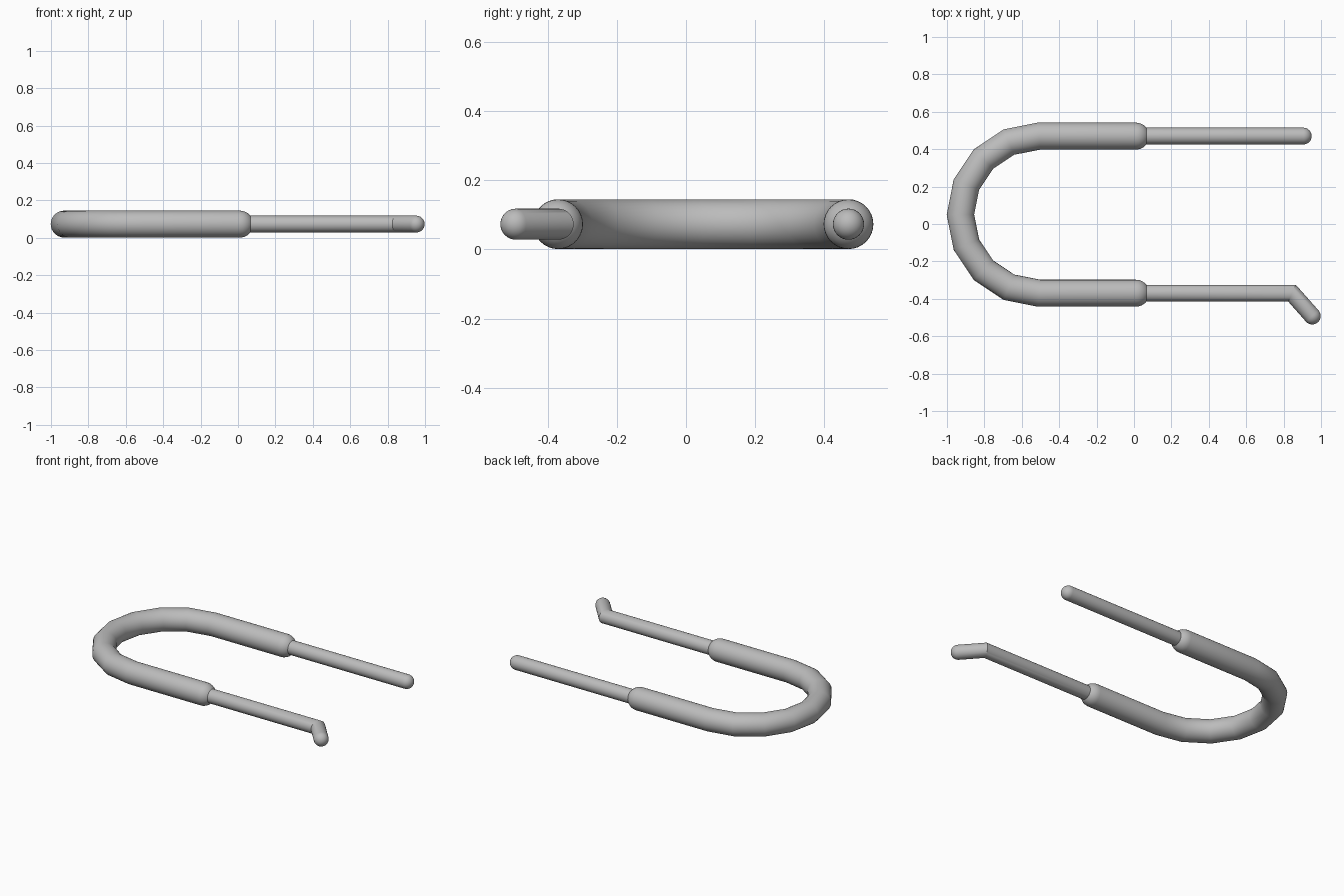
import bpy
import bmesh
import math
from mathutils import Vector

cube = bpy.data.objects.get("Cube")
if cube:
    bpy.data.objects.remove(cube, do_unlink=True)

SIDES, CAP_RINGS = 32, 8
HEIGHT = 0.073
FRONT_Y, BACK_Y = -0.37, 0.47
UP = Vector((0, 0, 1))

metal = bpy.data.materials.new("grey metal")
metal.use_nodes = True
grey = (0.5, 0.5, 0.5, 1)
metal.diffuse_color = grey
metal.node_tree.nodes["Principled BSDF"].inputs["Base Color"].default_value = grey


def round_tube(name, path, radius):
    """Sweep a circle along a flat path with mitred bends and domed ends."""
    pts = [Vector((x, y, HEIGHT)) for x, y in path]
    dirs = [(b - a).normalized() for a, b in zip(pts, pts[1:])]
    bm = bmesh.new()

    def ring(center, side, r):
        angles = [math.tau * i / SIDES for i in range(SIDES)]
        return [bm.verts.new(center + side * (r * math.cos(a)) + UP * (r * math.sin(a)))
                for a in angles]

    def dome(center, direction):
        side = direction.cross(UP)
        steps = [math.pi / 2 * k / CAP_RINGS for k in range(1, CAP_RINGS)]
        return [ring(center + direction * (radius * math.sin(t)), side, radius * math.cos(t))
                for t in steps]

    # Start dome, body rings and end dome
    start = dome(pts[0], -dirs[0])
    rings = []
    for r in reversed(start):
        # Mirror the ring order so it matches the sweep direction
        rings.append([r[(SIDES // 2 - i) % SIDES] for i in range(SIDES)])
    for i, p in enumerate(pts):
        before, after = dirs[max(i - 1, 0)], dirs[min(i, len(dirs) - 1)]
        tangent = (before + after).normalized()
        side = tangent.cross(UP) / tangent.dot(after)
        rings.append(ring(p, side, radius))
    rings += dome(pts[-1], dirs[-1])

    for a, b in zip(rings, rings[1:]):
        for i in range(SIDES):
            j = (i + 1) % SIDES
            bm.faces.new((a[i], a[j], b[j], b[i]))
    # Pole of each dome
    for r, tip in ((rings[0], pts[0] - dirs[0] * radius),
                   (rings[-1], pts[-1] + dirs[-1] * radius)):
        pole = bm.verts.new(tip)
        for i in range(SIDES):
            bm.faces.new((r[i], r[(i + 1) % SIDES], pole))
    bmesh.ops.recalc_face_normals(bm, faces=bm.faces)

    mesh = bpy.data.meshes.new(name)
    bm.to_mesh(mesh)
    bm.free()
    mesh.materials.append(metal)
    obj = bpy.data.objects.new(name, mesh)
    bpy.context.collection.objects.link(obj)
    bpy.ops.object.select_all(action='DESELECT')
    obj.select_set(True)
    bpy.context.view_layer.objects.active = obj
    bpy.ops.object.shade_smooth_by_angle(angle=math.radians(30))
    return obj


# Thick U-shaped handle: straight arms joined by an eight-segment half circle
mid_y, bend = (FRONT_Y + BACK_Y) / 2, (BACK_Y - FRONT_Y) / 2
arc = []
for k in range(9):
    a = math.pi * k / 8
    arc.append((-0.508 - bend * math.sin(a), mid_y + bend * math.cos(a)))
round_tube("curved_handle", [(0.01, BACK_Y)] + arc + [(0.01, FRONT_Y)], 0.072)

# Thin rods, the front one ending in an outward hook
round_tube("back_rod", [(0, BACK_Y), (0.905, BACK_Y)], 0.045)
round_tube("front_hooked_rod", [(0, FRONT_Y), (0.845, FRONT_Y), (0.953, -0.492)], 0.045)
